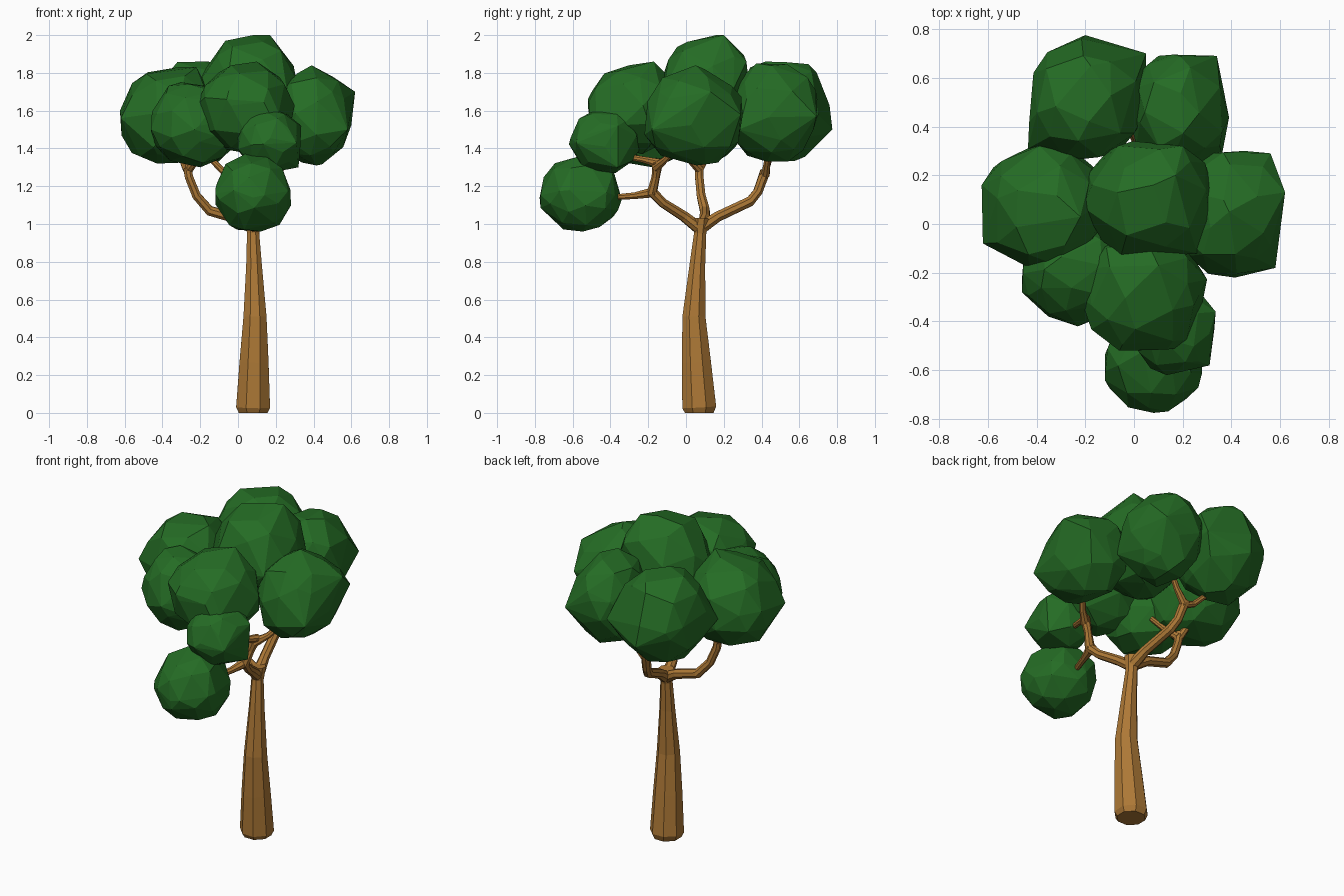
import bpy, bmesh, math, random
from mathutils import Vector, Euler

random.seed(7)


def material(name, rgb):
    m = bpy.data.materials.new(name)
    m.diffuse_color = (*rgb, 1)
    return m


BARK = material("bark", (0.42, 0.19, 0.037))
LEAF = material("leaf", (0.018, 0.15, 0.018))


def finish(name, bm, mat):
    bmesh.ops.recalc_face_normals(bm, faces=bm.faces)
    me = bpy.data.meshes.new(name)
    bm.to_mesh(me)
    bm.free()
    me.materials.append(mat)
    ob = bpy.data.objects.new(name, me)
    bpy.context.collection.objects.link(ob)
    return ob


def limb(name, pts, sides=8):
    """Tapered faceted tube through points (x, y, z, radius)."""
    bm = bmesh.new()
    pos = [Vector(p[:3]) for p in pts]
    direction = (pos[1] - pos[0]).normalized()
    u = direction.orthogonal().normalized()
    rings = []
    for i, p in enumerate(pts):
        a, b = pos[max(i - 1, 0)], pos[min(i + 1, len(pos) - 1)]
        d = (b - a).normalized()
        u = direction.rotation_difference(d) @ u
        direction = d
        v = d.cross(u)
        ring = []
        for k in range(sides):
            t = 2 * math.pi * (k + 0.5) / sides
            ring.append(bm.verts.new(pos[i] + p[3] * (u * math.cos(t) + v * math.sin(t))))
        rings.append(ring)
    for r, s in zip(rings, rings[1:]):
        for k in range(sides):
            n = (k + 1) % sides
            bm.faces.new((r[k], r[n], s[n], s[k]))
    bm.faces.new(rings[0])
    bm.faces.new(rings[-1])
    return finish(name, bm, BARK)


def leaf_clump(name, lo, hi, *knobs):
    """Rough faceted ball filling the box lo..hi, pulled out to a few knobs."""
    bm = bmesh.new()
    bmesh.ops.create_icosphere(bm, subdivisions=2, radius=1)
    spin = Euler([random.uniform(0, 6.28) for _ in range(3)]).to_matrix()
    pts = []
    for v in bm.verts:
        jitter = Vector([random.uniform(-0.16, 0.16) for _ in range(3)])
        p = spin @ (v.co + jitter).normalized()
        pts.append(Vector([math.copysign(abs(c) ** 0.94, c) for c in p]) * random.uniform(0.95, 1.03))
    for ax in range(3):
        a, b = min(p[ax] for p in pts), max(p[ax] for p in pts)
        for p in pts:
            p[ax] = lo[ax] + (p[ax] - a) / (b - a) * (hi[ax] - lo[ax])
    # wrap everything in a convex hull, then merge nearly flat neighbours
    bm.clear()
    bmesh.ops.convex_hull(bm, input=[bm.verts.new(p) for p in pts + list(knobs)])
    bmesh.ops.delete(bm, geom=[v for v in bm.verts if not v.link_faces], context='VERTS')
    bmesh.ops.dissolve_limit(bm, angle_limit=math.radians(6), verts=bm.verts, edges=bm.edges)
    return finish(name, bm, LEAF)


# Trunk with a small bevel at the foot
limb("trunk", [(0.08, 0.07, 0.0, 0.082), (0.08, 0.07, 0.03, 0.097), (0.085, 0.055, 0.27, 0.083),
               (0.09, 0.042, 0.51, 0.066), (0.085, 0.06, 0.78, 0.045),
               (0.08, 0.075, 0.95, 0.035), (0.08, 0.08, 1.03, 0.046)])

# Front bough, with twigs to the front and right clumps
limb("front_bough", [(0.08, 0.08, 0.97, 0.034), (0.10, -0.01, 1.04, 0.029), (0.15, -0.12, 1.11, 0.026),
                     (0.17, -0.18, 1.17, 0.030), (0.20, -0.16, 1.25, 0.022), (0.23, -0.15, 1.33, 0.029)])
limb("low_front_twig", [(0.17, -0.16, 1.17, 0.030), (0.14, -0.27, 1.15, 0.019), (0.10, -0.40, 1.14, 0.015)])
limb("front_twig", [(0.23, -0.14, 1.32, 0.027), (0.21, -0.22, 1.34, 0.018), (0.18, -0.33, 1.36, 0.015)])
limb("right_twig", [(0.22, -0.16, 1.30, 0.027), (0.28, -0.11, 1.34, 0.018), (0.35, -0.03, 1.42, 0.016)])

# Left bough
limb("left_bough", [(0.08, 0.08, 0.98, 0.036), (-0.01, 0.10, 1.03, 0.029), (-0.15, 0.10, 1.07, 0.028),
                    (-0.22, 0.08, 1.15, 0.025), (-0.26, 0.07, 1.25, 0.024), (-0.27, 0.07, 1.32, 0.024)])
limb("left_inner_twig", [(-0.26, 0.07, 1.29, 0.024), (-0.22, 0.02, 1.34, 0.018), (-0.16, -0.04, 1.42, 0.015)])
limb("left_outer_twig", [(-0.27, 0.07, 1.29, 0.024), (-0.30, 0.11, 1.36, 0.018), (-0.33, 0.13, 1.45, 0.015)])

# Back bough
limb("back_bough", [(0.08, 0.08, 0.98, 0.036), (0.06, 0.17, 1.04, 0.029), (0.02, 0.34, 1.12, 0.028),
                    (0.0, 0.38, 1.17, 0.026), (-0.02, 0.42, 1.28, 0.028)])
limb("back_left_twig", [(0.0, 0.41, 1.25, 0.024), (-0.08, 0.42, 1.28, 0.018), (-0.17, 0.45, 1.37, 0.015)])
limb("back_right_twig", [(-0.01, 0.42, 1.26, 0.024), (0.05, 0.43, 1.33, 0.018), (0.12, 0.45, 1.44, 0.015)])

# Foliage clumps: low corner, high corner, then knobs that stick out
leaf_clump("top_leaves", (-0.21, -0.14, 1.46), (0.32, 0.34, 1.97),
           (0.08, 0.16, 2.0), (0.17, 0.20, 2.0), (0.20, 0.32, 1.86), (0.26, -0.12, 1.70))
leaf_clump("back_left_leaves", (-0.43, 0.26, 1.33), (0.05, 0.76, 1.86),
           (-0.20, 0.775, 1.50), (0.05, 0.70, 1.58), (-0.435, 0.31, 1.56))
leaf_clump("back_right_leaves", (-0.02, 0.23, 1.33), (0.39, 0.69, 1.85),
           (0.34, 0.69, 1.57), (0.16, 0.695, 1.66), (0.36, 0.28, 1.50))
leaf_clump("right_leaves", (0.17, -0.22, 1.31), (0.60, 0.30, 1.82),
           (0.58, -0.18, 1.50), (0.62, 0.13, 1.70), (0.56, 0.29, 1.58), (0.39, 0.05, 1.84))
leaf_clump("left_leaves", (-0.62, -0.18, 1.32), (-0.11, 0.32, 1.83),
           (-0.625, 0.16, 1.60), (-0.62, -0.08, 1.56), (-0.22, 0.03, 1.83))
leaf_clump("front_left_leaves", (-0.46, -0.41, 1.30), (-0.02, 0.02, 1.75),
           (-0.46, -0.28, 1.50), (-0.23, -0.42, 1.50))
leaf_clump("front_leaves", (-0.22, -0.52, 1.37), (0.30, -0.04, 1.84),
           (-0.06, -0.52, 1.66), (0.17, -0.51, 1.58), (0.10, -0.17, 1.86))
leaf_clump("small_front_leaves", (0.0, -0.62, 1.27), (0.33, -0.25, 1.61),
           (0.31, -0.58, 1.43), (0.335, -0.36, 1.52), (0.32, -0.36, 1.30))
leaf_clump("low_front_leaves", (-0.12, -0.77, 0.96), (0.28, -0.34, 1.37),
           (-0.12, -0.64, 1.16), (0.08, -0.775, 1.14))
